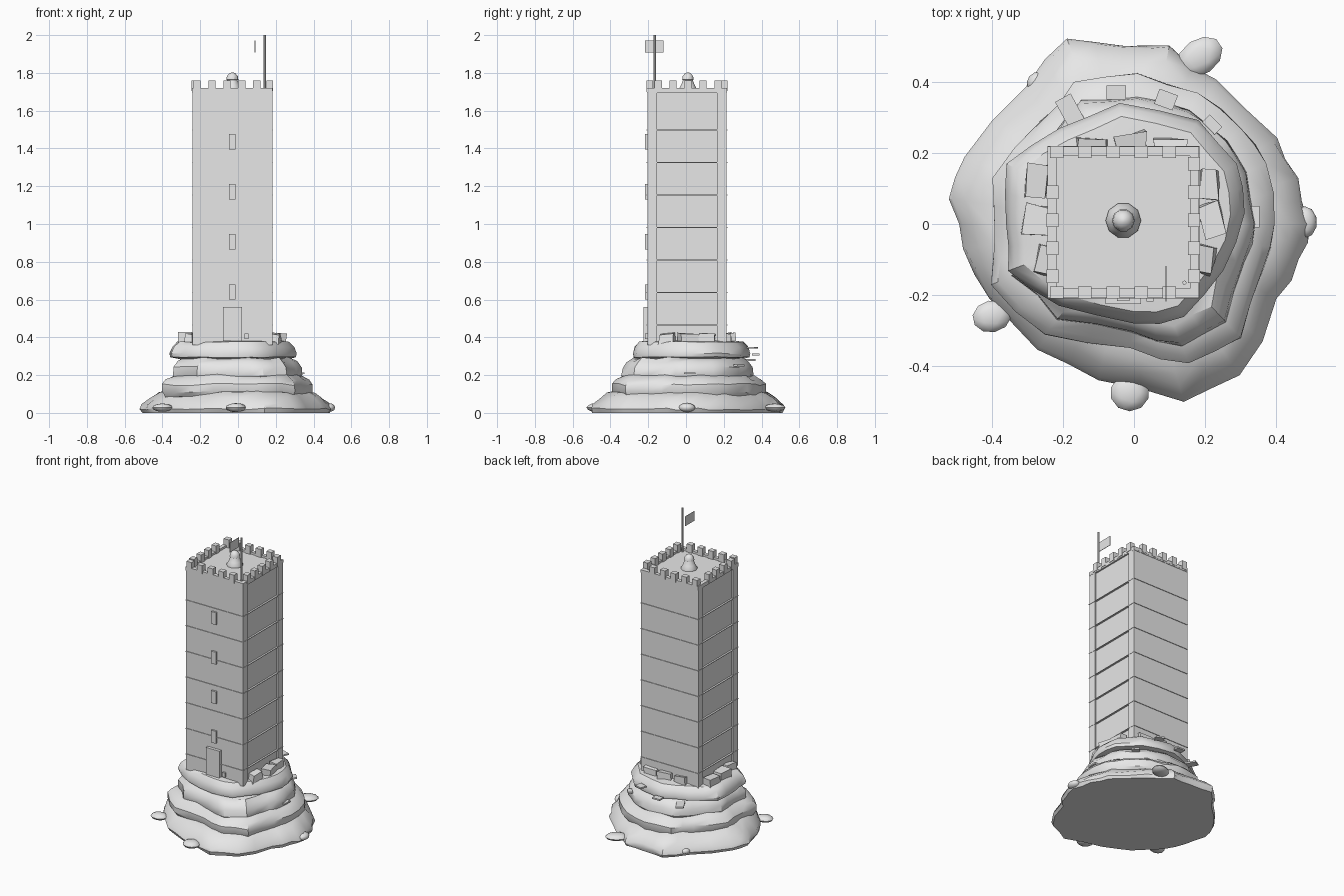
import bpy, bmesh, math, random
from mathutils import Vector, Matrix

if "Cube" in bpy.data.objects:
    bpy.data.objects.remove(bpy.data.objects["Cube"])

random.seed(4)
stone = bpy.data.materials.new("stone grey")
stone.diffuse_color = (0.8, 0.8, 0.8, 1)
stone.use_nodes = True
stone.node_tree.nodes["Principled BSDF"].inputs["Base Color"].default_value = stone.diffuse_color
CX, CY = -0.03, 0.005          # tower axis


def finish(name, bm, smooth=False):
    bmesh.ops.recalc_face_normals(bm, faces=bm.faces)
    me = bpy.data.meshes.new(name)
    bm.to_mesh(me)
    bm.free()
    me.materials.append(stone)
    ob = bpy.data.objects.new(name, me)
    bpy.context.collection.objects.link(ob)
    if smooth:
        bpy.context.view_layer.objects.active = ob
        ob.select_set(True)
        bpy.ops.object.shade_smooth_by_angle(angle=math.radians(35))
        ob.select_set(False)
    return ob


def add_box(bm, c, s, rot=0):
    m = Matrix.Translation(c) @ Matrix.Rotation(rot, 4, 'Z') @ Matrix.Diagonal((*s, 1))
    bmesh.ops.create_cube(bm, size=1, matrix=m)


def boxes(name, items):
    bm = bmesh.new()
    for it in items:
        add_box(bm, *it)
    return finish(name, bm)


def lathe(name, profile, sides, at):
    bm = bmesh.new()
    rings = [[bm.verts.new((at[0] + r * math.cos(2 * math.pi * i / sides),
                            at[1] + r * math.sin(2 * math.pi * i / sides), z))
              for i in range(sides)] for r, z in profile]
    skin(bm, rings)
    return finish(name, bm, True)


def skin(bm, rings):
    n = len(rings[0])
    for a, b in zip(rings, rings[1:]):
        for i in range(n):
            bm.faces.new((a[i], a[(i + 1) % n], b[(i + 1) % n], b[i]))
    bm.faces.new(rings[0])
    bm.faces.new(rings[-1])


def rock_layer(name, outline, profile, jitter=0.008, wobble=0.006):
    """Stack scaled copies of a plan outline into one weathered rock shelf."""
    pts = []
    for a, b in zip(outline, outline[1:] + outline[:1]):
        pts += [Vector(a), (Vector(a) + Vector(b)) * 0.5 * random.uniform(0.985, 1.03)]
    shift = [random.uniform(-jitter, jitter) for _ in pts]
    bm = bmesh.new()
    rings = []
    for k, (s, z) in enumerate(profile):
        ring = []
        for p, d in zip(pts, shift):
            q = p * (s + d + random.uniform(-jitter, jitter))
            dz = 0 if z == 0 else random.uniform(-wobble, wobble)
            ring.append(bm.verts.new((q.x, q.y, z + dz)))
        rings.append(ring)
    skin(bm, rings)
    return finish(name, bm, True)


# rock mound shelves
base = [(.49, 0), (.465, .13), (.40, .24), (.23, .40), (.10, .505), (-.03, .505), (-.19, .525),
        (-.30, .38), (-.48, .19), (-.515, .07), (-.48, -.07), (-.41, -.21), (-.27, -.35),
        (-.10, -.44), (.14, -.50), (.30, -.43), (.40, -.21), (.465, -.10)]
middle = [(.40, 0), (.37, .17), (.30, .27), (.18, .37), (.01, .42), (-.17, .40), (-.26, .29),
          (-.40, .13), (-.39, -.03), (-.40, -.17), (-.25, -.31), (-.01, -.35), (.155, -.395),
          (.30, -.32), (.36, -.13)]
upper = [(.31, .03), (.29, .17), (.18, .29), (-.04, .34), (-.21, .27), (-.36, .17), (-.36, 0),
         (-.35, -.13), (-.21, -.23), (0, -.28), (.14, -.26), (.25, -.13)]
rock_layer("rock_base", base, [(.98, 0), (1, .02), (.98, .045), (.9, .08), (.83, .105), (.7, .12)])
rock_layer("rock_lower_shelf", middle, [(.95, .08), (1, .11), (1, .15), (.95, .175), (.84, .2), (.7, .205)])
rock_layer("rock_middle_shelf", middle, [(.82, .17), (.86, .2), (.85, .24), (.79, .27), (.72, .29)])
rock_layer("rock_upper_shelf", upper, [(.86, .285), (.99, .295), (1, .315), (.96, .35), (.88, .375), (.6, .385)],
           wobble=0.003)

# broken stones around the tower foot
bm = bmesh.new()
for x, y, w, d in [(.21, .11, .05, .08), (.215, .01, .06, .09), (.20, -.10, .05, .08),
                   (.10, .215, .09, .05), (-.01, .23, .09, .05), (-.12, .215, .09, .05),
                   (-.27, .12, .06, .09), (-.275, .01, .07, .09), (-.255, -.10, .05, .08)]:
    add_box(bm, (x, y, .385), (w, d, .07), random.uniform(-.25, .25))
for v in bm.verts:
    v.co += Vector([random.uniform(-.008, .008) for _ in range(3)])
finish("foot_stones", bm)

# boulders at the shoreline
for x, y, rx, ry, rz, a in [(.185, .47, .07, .05, .022, .6), (.48, .005, .035, .045, .024, 0),
                            (-.40, -.26, .055, .045, .022, .2), (-.012, -.475, .055, .052, .024, 0),
                            (-.275, .40, .03, .025, .02, .9)]:
    bm = bmesh.new()
    bmesh.ops.create_icosphere(bm, subdivisions=2, radius=1, matrix=Matrix.Translation((x, y, .028))
                               @ Matrix.Rotation(a, 4, 'Z') @ Matrix.Diagonal((rx, ry, rz, 1)))
    finish("boulder", bm, True)

# flat stepping slabs climbing the back
boxes("step_slabs", [((-.18, .318, .28), (.05, .085, .01), .5), ((-.05, .37, .31), (.055, .04, .01), 0),
                     ((.09, .35, .345), (.055, .045, .01), -.35), ((.22, .28, .25), (.05, .03, .01), -.8),
                     ((.342, .02, .21), (.022, .06, .01), 0)])

# tower shaft, corner strips on the side walls, thin stone courses
boxes("tower_shaft", [((CX, CY, 1.03), (.404, .42, 1.34))])
boxes("corner_strips", [((CX + sx * .204, CY + sy * .184, 1.03), (.016, .052, 1.34))
                        for sx in (-1, 1) for sy in (-1, 1)])
boxes("stone_courses", [((CX, CY, .465 + .172 * i), (.428, .428, .004)) for i in range(7)])

# roof deck, curb and merlons
boxes("roof_deck", [((CX, CY, 1.70), (.425, .425, .012))])
boxes("parapet_curb", [((CX + s * .2, CY, 1.71), (.026, .426, .02)) for s in (-1, 1)]
      + [((CX, CY + s * .2, 1.71), (.374, .026, .02)) for s in (-1, 1)])
merlons = []
for i in range(5):
    t = -.187 + .079 * i
    merlons += [((CX + t, CY + s * .198, 1.732), (.038, .034, .056)) for s in (-1, 1)]
    merlons.append(((CX + .199, .169 - .079 * i, 1.732), (.034, .038, .056)))
    if i:
        merlons.append(((CX - .199, .169 - .079 * i, 1.732), (.034, .038, .056)))
boxes("merlons", merlons)

# roof lantern with domed cap
lathe("lantern", [(.05, 1.70), (.05, 1.715), (.038, 1.735), (.03, 1.755), (.026, 1.765)], 10, (CX, .01))
lathe("lantern_cap", [(.024, 1.76), (.032, 1.764), (.029, 1.782), (.019, 1.795), (.006, 1.802)], 10, (CX, .01))

# flagpole and flag
lathe("flagpole", [(.006, 1.70), (.006, 2.0)], 8, (.142, -.165))
boxes("flag", [((.09, -.168, 1.94), (.003, .10, .064))])

# door, door block and slit windows on the front
boxes("door", [((CX, -.213, .47), (.10, .025, .18))])
boxes("door_block", [((.045, -.208, .405), (.02, .02, .03))])
boxes("slit_windows", [((CX, -.209, .64 + .265 * i), (.036, .016, .082)) for i in range(4)])
